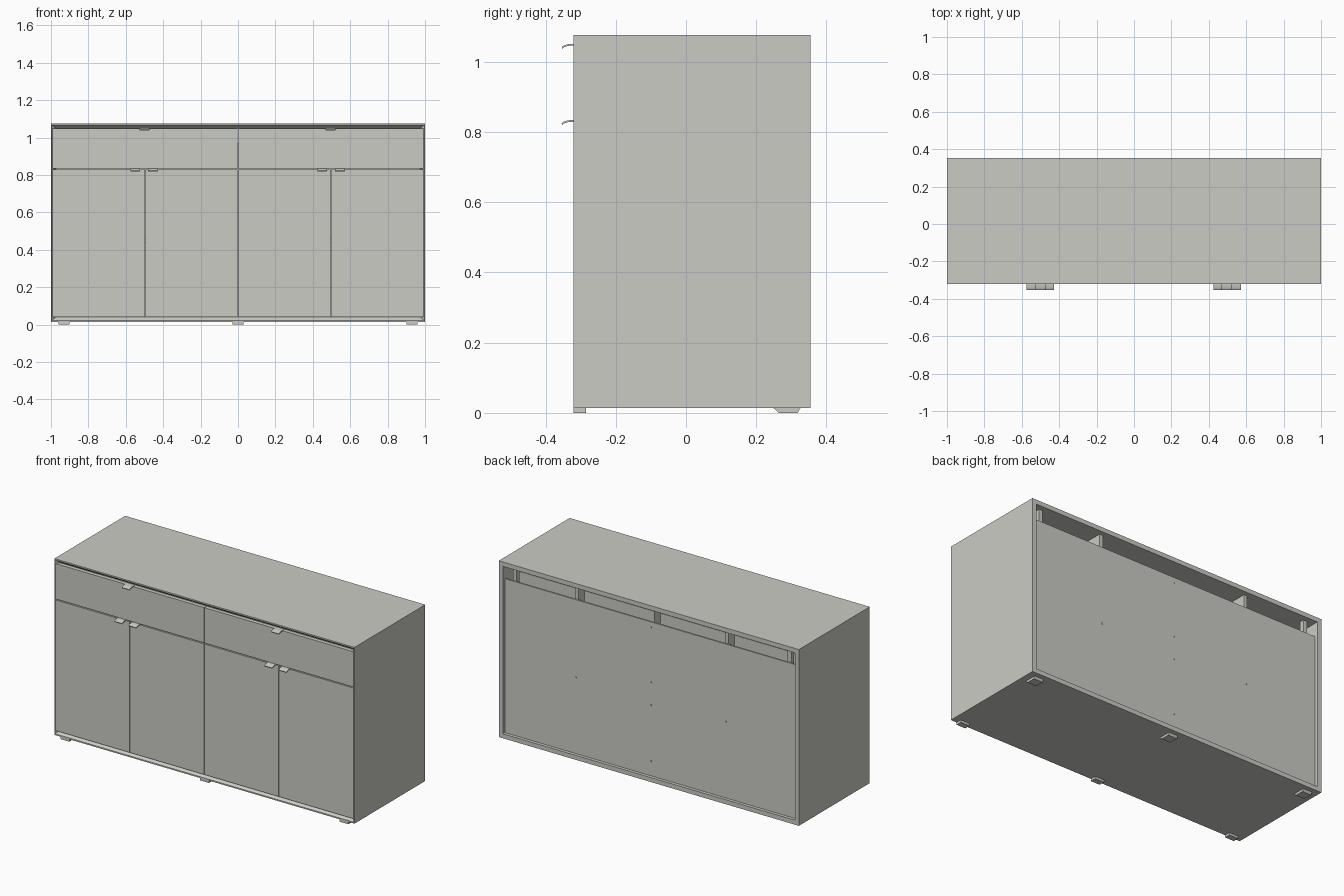
import bpy, bmesh, math
from mathutils import Matrix

if "Cube" in bpy.data.objects:
    bpy.data.objects.remove(bpy.data.objects["Cube"])


def material(name, rgb):
    m = bpy.data.materials.new(name)
    m.diffuse_color = (*rgb, 1)
    m.use_nodes = True
    m.node_tree.nodes["Principled BSDF"].inputs["Base Color"].default_value = m.diffuse_color
    return m


GREY = material("warm light grey", (0.60, 0.60, 0.56))


def finish(name, bm):
    bmesh.ops.recalc_face_normals(bm, faces=bm.faces)
    me = bpy.data.meshes.new(name)
    bm.to_mesh(me)
    bm.free()
    me.materials.append(GREY)
    ob = bpy.data.objects.new(name, me)
    bpy.context.collection.objects.link(ob)
    return ob


def box(name, x0, x1, y0, y1, z0, z1):
    bm = bmesh.new()
    bmesh.ops.create_cube(bm, size=1)
    bmesh.ops.scale(bm, vec=(x1 - x0, y1 - y0, z1 - z0), verts=bm.verts)
    bmesh.ops.translate(bm, vec=((x0 + x1) / 2, (y0 + y1) / 2, (z0 + z1) / 2), verts=bm.verts)
    return finish(name, bm)


def disc(name, x, y, z, r, h):
    bm = bmesh.new()
    bmesh.ops.create_cone(bm, cap_ends=True, segments=12, radius1=r, radius2=r, depth=h,
                          matrix=Matrix.Translation((x, y, z)) @ Matrix.Rotation(math.pi / 2, 4, 'X'))
    return finish(name, bm)


def prism(name, profile, x0, x1):
    """Extrude a closed (y, z) profile along x."""
    bm = bmesh.new()
    f = bm.faces.new([bm.verts.new((x0, y, z)) for y, z in profile])
    new = bmesh.ops.extrude_face_region(bm, geom=[f])['geom']
    bmesh.ops.translate(bm, vec=(x1 - x0, 0, 0),
                        verts=[v for v in new if isinstance(v, bmesh.types.BMVert)])
    return finish(name, bm)


Z0, Z1, T = 0.014, 1.076, 0.027
BACK, FRONT, EDGE = 0.354, -0.32, -0.296

# Carcass: rectangular tube with mitred front lips
bm = bmesh.new()
rings = []
for y, ix, iz in ((BACK, 0, 0), (FRONT, 0, 0), (FRONT, 0.004, 0.008), (EDGE, T, T), (BACK, T, T)):
    rings.append([bm.verts.new((sx * (1 - ix), y, z)) for sx, z in
                  ((-1, Z0 + iz), (1, Z0 + iz), (1, Z1 - iz), (-1, Z1 - iz))])
for a, b in zip(rings, rings[1:] + rings[:1]):
    for i in range(4):
        j = (i + 1) % 4
        bm.faces.new((a[i], a[j], b[j], b[i]))
finish("carcass", bm)

# Recessed back panel and its fixings
box("back_panel", -1 + T, 1 - T, 0.325, 0.335, Z0 + T, 0.968)
for x, z in ((0, 0.936), (0, 0.605), (0, 0.467), (0, 0.13), (0.5, 0.50), (-0.5, 0.50)):
    disc("back_fixing", x, 0.336, z, 0.005, 0.004)

# Inner panels: drawer deck, middle divider and shelves
box("drawer_deck", -1 + T, 1 - T, EDGE + 0.002, 0.325, 0.815, 0.838)
box("middle_divider", -0.013, 0.013, EDGE + 0.002, 0.325, Z0 + T, 0.815)
for s in (-1, 1):
    xs = sorted((s * 0.013, s * (1 - T)))
    box("shelf", *xs, -0.25, 0.325, 0.44, 0.462)

# Drawer boxes, visible through the gap above the back panel
for s in (-1, 1):
    a, b = sorted((s * 0.02, s * 0.95))
    box("drawer_bottom", a, b, EDGE, 0.27, 0.86, 0.872)
    box("drawer_back", a, b, 0.255, 0.27, 0.872, 1.0)
    for x in (a, b - 0.014):
        box("drawer_side", x, x + 0.014, EDGE, 0.255, 0.872, 1.0)
    # Upright rail and bracket in the rear gap
    box("rear_upright", s * 0.5 - 0.011, s * 0.5 + 0.011, 0.22, 0.325, 0.838, Z1 - T)
    box("rear_bracket", s * 0.915 - 0.012, s * 0.915 + 0.012, 0.295, 0.322, 0.95, Z1 - T)

# Four doors and two drawer fronts
G = 0.0015
for i in range(4):
    a = -0.994 + i * 0.497
    box("door", a + G, a + 0.497 - G, FRONT, EDGE, 0.042, 0.829)
for i in range(2):
    a = -0.994 + i * 0.994
    box("drawer_front", a + G, a + 0.994 - G, FRONT, EDGE, 0.835, 1.048)

# Edge pulls: thin tabs with a drooping lip
top = [(-0.305, 0.004), (-0.330, 0.004), (-0.341, 0.002), (-0.349, -0.001), (-0.354, -0.005)]
pull = top + [(y + 0.001, z - 0.005) for y, z in reversed(top)]
for z, xs in ((0.830, (-0.55, -0.455, 0.45, 0.545)), (1.047, (-0.5, 0.495))):
    for x in xs:
        prism("edge_pull", [(y, z + h) for y, h in pull], x - 0.026, x + 0.026)

# Feet: three in front, three behind
for x in (-0.93, 0, 0.93):
    box("front_foot", x - 0.03, x + 0.03, FRONT, -0.285, 0, Z0)
    foot = [(0.248, Z0), (0.256, 0.008), (0.264, 0), (0.318, 0), (0.326, Z0)]
    prism("back_foot", foot, x - 0.03, x + 0.03)
